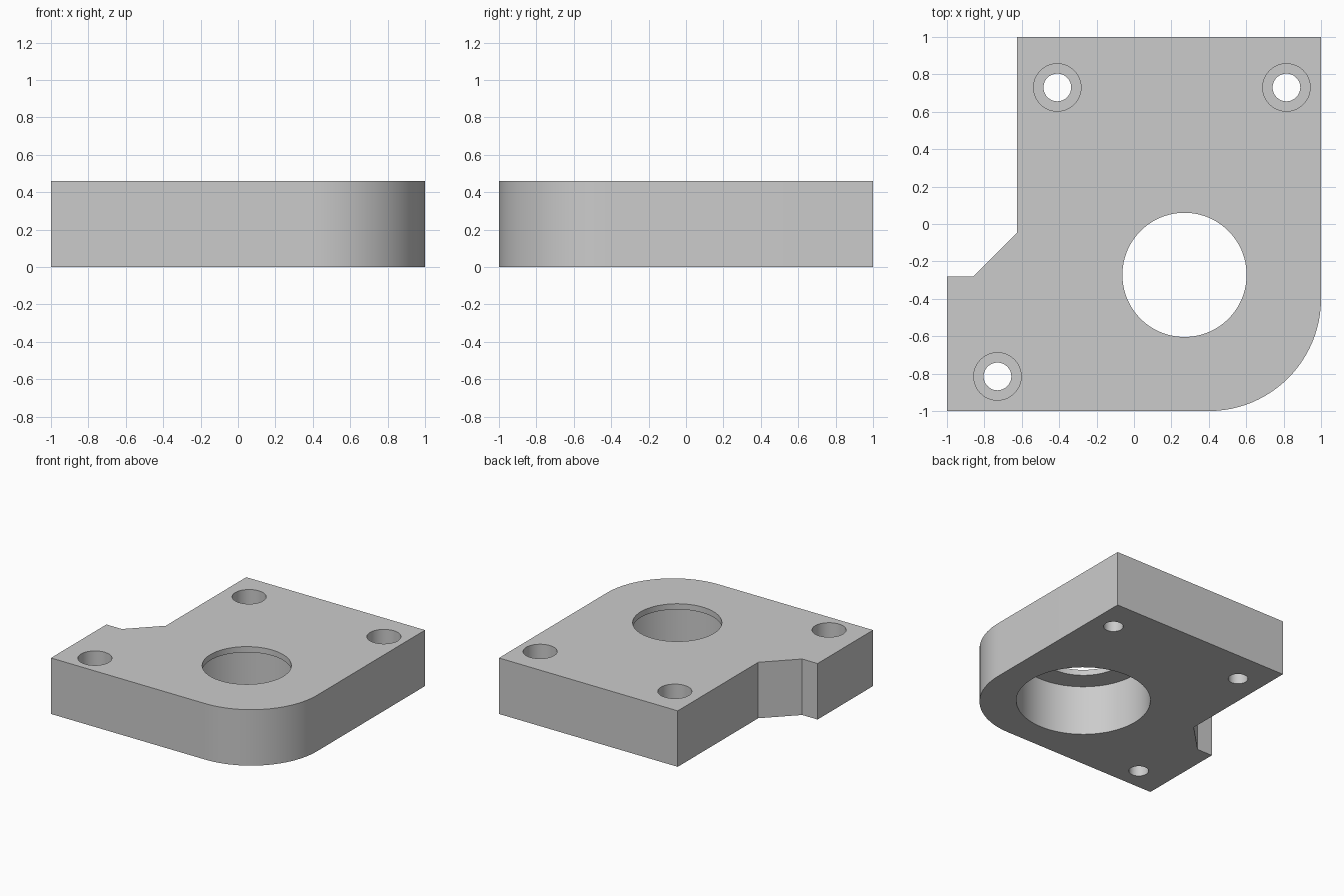
import bpy, bmesh, math

if "Cube" in bpy.data.objects:
    bpy.data.objects.remove(bpy.data.objects["Cube"])

HEIGHT = 0.46
LIP = 0.047          # thin lip left above the large bore
SINK_DEPTH = 0.2     # depth of the screw-head recesses

grey = bpy.data.materials.new("machined grey")
grey.diffuse_color = (0.6, 0.6, 0.6, 1)
grey.use_nodes = True
grey.node_tree.nodes["Principled BSDF"].inputs["Base Color"].default_value = grey.diffuse_color


def prism(name, points, z0, z1):
    """Extrude a flat outline from z0 to z1."""
    bm = bmesh.new()
    face = bm.faces.new([bm.verts.new((x, y, z0)) for x, y in points])
    up = bmesh.ops.extrude_face_region(bm, geom=[face])["geom"]
    bmesh.ops.translate(bm, vec=(0, 0, z1 - z0),
                        verts=[v for v in up if isinstance(v, bmesh.types.BMVert)])
    bmesh.ops.recalc_face_normals(bm, faces=bm.faces)
    mesh = bpy.data.meshes.new(name)
    bm.to_mesh(mesh)
    bm.free()
    mesh.materials.append(grey)
    obj = bpy.data.objects.new(name, mesh)
    bpy.context.collection.objects.link(obj)
    return obj


def arc(cx, cy, r, start, end, steps):
    angles = [math.radians(start + (end - start) * i / steps) for i in range(steps + 1)]
    return [(cx + r * math.cos(a), cy + r * math.sin(a)) for a in angles]


# Plate with a rounded corner and a stepped, chamfered side
outline = ([(-1, -1)] + arc(0.4, -0.4, 0.6, -90, 0, 24) +
           [(1, 1), (-0.625, 1), (-0.625, -0.045), (-0.86, -0.28), (-1, -0.28)])
plate = prism("bearing_plate", outline, 0, HEIGHT)
bpy.context.view_layer.objects.active = plate
plate.select_set(True)


def drill(x, y, r, z0, z1, steps):
    """Cut a round hole through the plate between z0 and z1."""
    cutter = prism("drill", arc(x, y, r, 0, 360, steps)[:-1], z0, z1)
    cutter.hide_render = True
    mod = plate.modifiers.new("hole", "BOOLEAN")
    mod.operation = "DIFFERENCE"
    mod.solver = "EXACT"
    mod.object = cutter
    bpy.ops.object.modifier_apply(modifier=mod.name)
    bpy.data.objects.remove(cutter)


# Large bore from below, with a smaller opening through the top lip
drill(0.27, -0.272, 0.505, -0.1, HEIGHT - LIP, 96)
drill(0.27, -0.272, 0.332, 0.2, HEIGHT + 0.1, 96)

# Counterbored screw holes
for x, y in [(-0.41, 0.73), (0.815, 0.73), (-0.73, -0.815)]:
    drill(x, y, 0.127, HEIGHT - SINK_DEPTH, HEIGHT + 0.1, 48)
    drill(x, y, 0.074, -0.1, HEIGHT + 0.1, 48)

bpy.ops.object.shade_smooth_by_angle(angle=math.radians(30))
